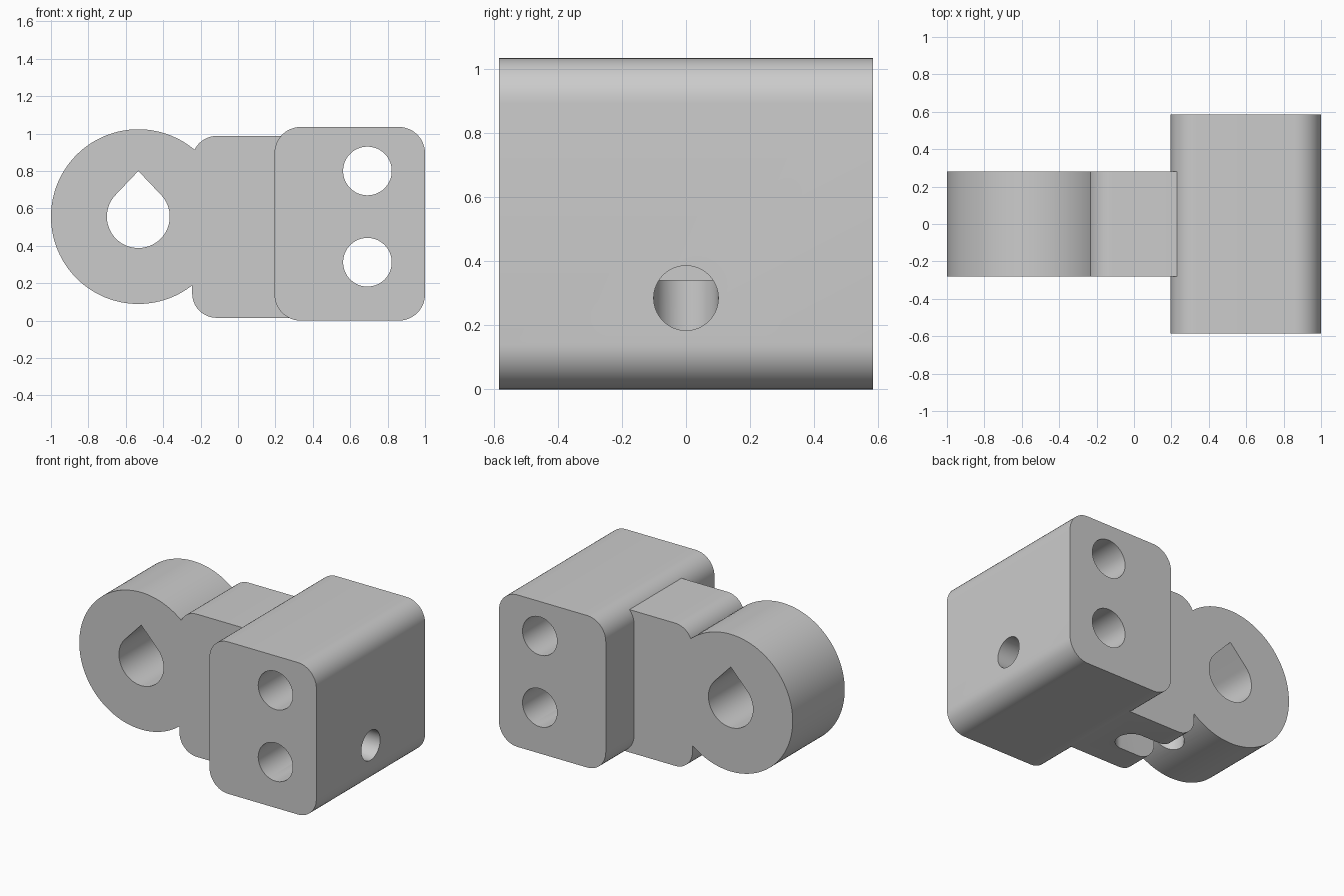
import bpy, bmesh
from math import pi, sin, cos
from mathutils import Matrix

if "Cube" in bpy.data.objects:
    bpy.data.objects.remove(bpy.data.objects["Cube"])

grey = bpy.data.materials.new("plain grey")
grey.use_nodes = True
colour = (0.6, 0.6, 0.6, 1)
grey.diffuse_color = colour
grey.node_tree.nodes["Principled BSDF"].inputs["Base Color"].default_value = colour


def arc(cx, cz, r, start, end, steps):
    """Points along an arc, angles in degrees."""
    angles = [(start + (end - start) * i / steps) * pi / 180 for i in range(steps + 1)]
    return [(cx + r * cos(a), cz + r * sin(a)) for a in angles]


def circle(cx, cz, r, steps=96):
    return arc(cx, cz, r, 0, 360, steps)[:-1]


def rounded_rect(x0, x1, z0, z1, r):
    corners = [(x1 - r, z1 - r), (x0 + r, z1 - r), (x0 + r, z0 + r), (x1 - r, z0 + r)]
    return [p for i, (x, z) in enumerate(corners) for p in arc(x, z, r, 90 * i, 90 * i + 90, 12)]


def extrude(name, profile, depth, place=Matrix()):
    """Extrude an x-z profile symmetrically along y, then place it."""
    bm = bmesh.new()
    face = bm.faces.new([bm.verts.new((x, -depth / 2, z)) for x, z in profile])
    result = bmesh.ops.extrude_face_region(bm, geom=[face])
    verts = [g for g in result["geom"] if isinstance(g, bmesh.types.BMVert)]
    bmesh.ops.translate(bm, verts=verts, vec=(0, depth, 0))
    bmesh.ops.recalc_face_normals(bm, faces=bm.faces)
    bm.transform(place)
    mesh = bpy.data.meshes.new(name)
    bm.to_mesh(mesh)
    bm.free()
    mesh.materials.append(grey)
    obj = bpy.data.objects.new(name, mesh)
    bpy.context.collection.objects.link(obj)
    return obj


def combine(target, tool, operation):
    mod = target.modifiers.new(tool.name, "BOOLEAN")
    mod.operation, mod.solver, mod.object = operation, "EXACT", tool
    bpy.context.view_layer.objects.active = target
    bpy.ops.object.modifier_apply(modifier=mod.name)
    bpy.data.objects.remove(tool)


# Solid body: mounting block, neck and ring
bracket = extrude("hinge_bracket", rounded_rect(0.195, 1, 0, 1.035, 0.14), 1.17)
combine(bracket, extrude("neck", rounded_rect(-0.245, 0.42, 0.015, 0.987, 0.13), 0.56), "UNION")
combine(bracket, extrude("ring", circle(-0.533, 0.556, 0.467, 128), 0.56), "UNION")

# Teardrop bore through the ring
teardrop = arc(-0.533, 0.556, 0.168, 135, 405, 60) + [(-0.533, 0.8)]
combine(bracket, extrude("teardrop_bore", teardrop, 2), "DIFFERENCE")

# Two bolt holes through the block
for label, z in (("lower", 0.312), ("upper", 0.8)):
    combine(bracket, extrude(label + "_bolt_hole", circle(0.692, z, 0.13), 2), "DIFFERENCE")

# Round-ended slot in the underside, and the channel leading to it from the block's end
slot = arc(0.02, 0, 0.1, -90, 90, 24) + arc(-0.27, 0, 0.1, 90, 270, 24)
lay_flat = Matrix.Rotation(pi / 2, 4, "X")
combine(bracket, extrude("underside_slot", slot, 0.68, lay_flat), "DIFFERENCE")
turn = Matrix.Translation((0.44, 0, 0.285)) @ Matrix.Rotation(pi / 2, 4, "Z")
combine(bracket, extrude("channel", circle(0, 0, 0.101, 64), 1.4, turn), "DIFFERENCE")

# Smooth curved walls, keep edges crisp
bpy.ops.object.select_all(action="DESELECT")
bracket.select_set(True)
bpy.context.view_layer.objects.active = bracket
bpy.ops.object.shade_smooth_by_angle(angle=pi / 6)
